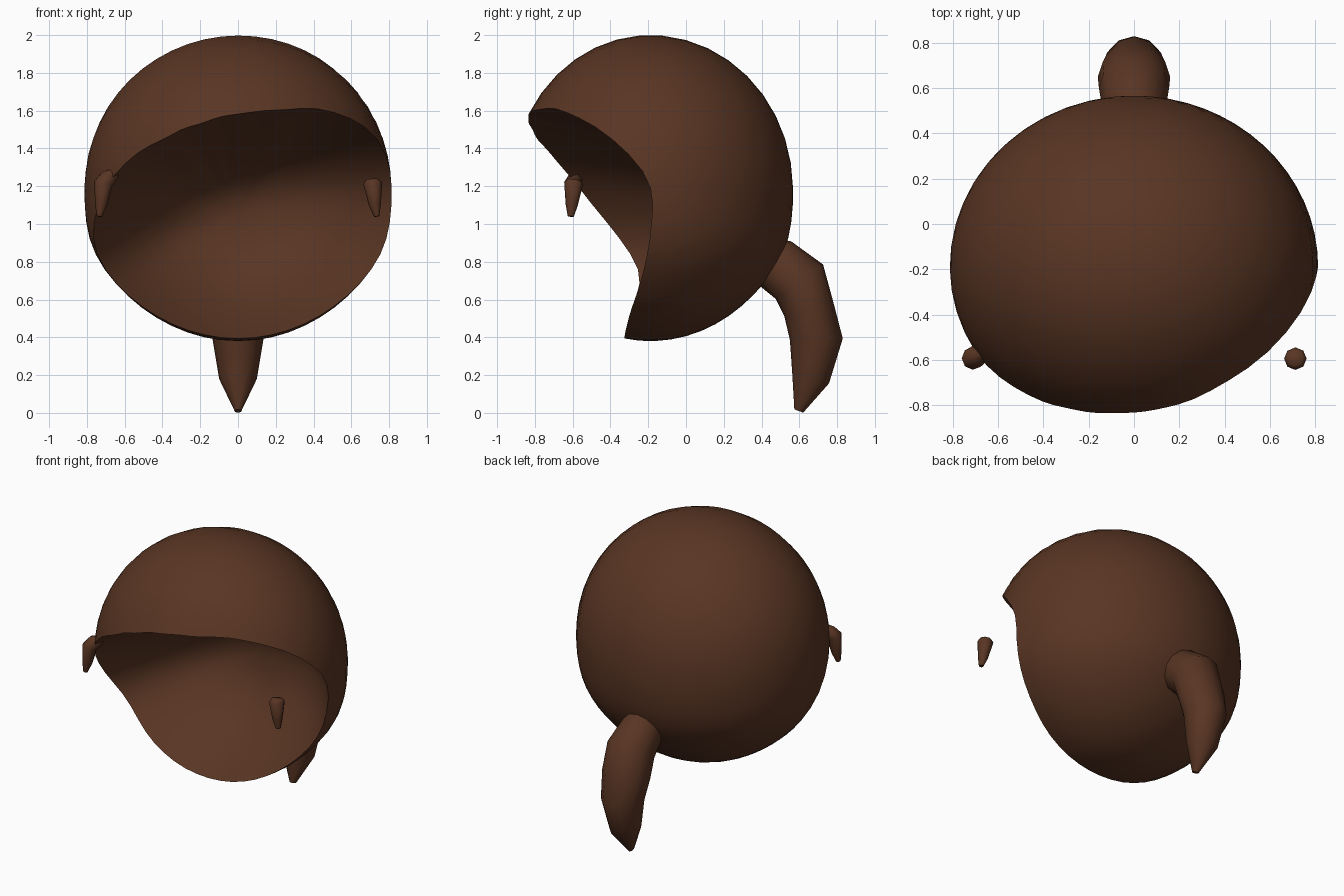
import bpy, bmesh, math
from mathutils import Vector

cube = bpy.data.objects.get("Cube")
if cube:
    bpy.data.objects.remove(cube, do_unlink=True)

brown = bpy.data.materials.new("hair brown")
brown.use_nodes = True
brown.diffuse_color = (0.1, 0.036, 0.017, 1)
brown.node_tree.nodes["Principled BSDF"].inputs["Base Color"].default_value = brown.diffuse_color


def finish(bm, name, angle):
    bmesh.ops.recalc_face_normals(bm, faces=bm.faces)
    mesh = bpy.data.meshes.new(name)
    bm.to_mesh(mesh)
    bm.free()
    mesh.materials.append(brown)
    obj = bpy.data.objects.new(name, mesh)
    bpy.context.collection.objects.link(obj)
    bpy.ops.object.select_all(action="DESELECT")
    obj.select_set(True)
    bpy.context.view_layer.objects.active = obj
    bpy.ops.object.shade_smooth_by_angle(angle=math.radians(angle))


def loft(name, stations, sides):
    """Tapered closed tube; each station is (centre, half width, half depth)."""
    bm = bmesh.new()
    pts = [Vector(s[0]) for s in stations]
    rings = []
    for i, (_, wide, deep) in enumerate(stations):
        t = (pts[min(i + 1, len(pts) - 1)] - pts[max(i - 1, 0)]).normalized()
        u = Vector((1, 0, 0))
        u = (u - t * u.dot(t)).normalized()
        v = t.cross(u)
        angles = [math.tau * k / sides for k in range(sides)]
        rings.append([bm.verts.new(pts[i] + u * wide * math.cos(a) + v * deep * math.sin(a))
                      for a in angles])
    for a, b in zip(rings, rings[1:]):
        for k in range(sides):
            n = (k + 1) % sides
            bm.faces.new((a[k], a[n], b[n], b[k]))
    bm.faces.new(rings[0])
    bm.faces.new(rings[-1])
    finish(bm, name, 60)


# Hair cap: ellipsoid swept from the back pole to an uneven face opening,
# then folded inwards as a rounded bowl
RX, RZ = 0.812, 0.81
BACK, FRONT = 0.755, 0.735
YC, ZC = -0.19, 1.19
BOWL = Vector((0, 0.24, 1.05))
# Opening edge: angle around the front axis, depth y
EDGE = [(0, -.17), (9, -.25), (18, -.37), (27, -.5), (37, -.63), (57, -.78),
        (75, -.82), (90, -.835), (120, -.835), (148, -.79), (168, -.68), (176, -.6),
        (186, -.51), (198, -.36), (209, -.26), (216, -.23), (236, -.3), (255, -.325),
        (285, -.325), (304, -.3), (325, -.23), (340, -.19), (360, -.17)]


def edge_depth(deg):
    deg %= 360
    for (a, ya), (b, yb) in zip(EDGE, EDGE[1:]):
        if a <= deg <= b:
            return ya + (yb - ya) * (deg - a) / (b - a)


def smooth_depth(deg):
    return sum(edge_depth(deg + d) for d in (-6, -3, 0, 3, 6)) / 5


def cap_point(phi, theta):
    """Ellipsoid point, slightly fuller around the lower half."""
    depth = BACK if math.cos(phi) > 0 else FRONT
    z = ZC + RZ * math.sin(phi) * math.sin(theta)
    full = 1 + 0.03 * math.exp(-((z - 0.83) / 0.22) ** 2)
    return Vector((RX * full * math.sin(phi) * math.cos(theta),
                   YC + depth * full * math.cos(phi), z))


SEGMENTS, RINGS, BOWL_RINGS = 56, 16, 12
bm = bmesh.new()
pole = bm.verts.new(cap_point(0, 0))
bowl_pole = bm.verts.new(BOWL)
columns = []
for j in range(SEGMENTS):
    theta = math.tau * j / SEGMENTS
    c = smooth_depth(math.degrees(theta)) - YC
    limit = math.acos(c / (BACK if c > 0 else FRONT))
    column = [bm.verts.new(cap_point(limit * i / RINGS, theta)) for i in range(1, RINGS + 1)]
    rim = column[-1].co.copy()
    for i in range(1, BOWL_RINGS):
        r = math.cos(math.pi / 2 * (i / BOWL_RINGS) ** 1.2)
        point = BOWL.lerp(rim, r)
        point.y = BOWL.y + (rim.y - BOWL.y) * r ** 2.4
        column.append(bm.verts.new(point))
    columns.append(column)
for j, a in enumerate(columns):
    b = columns[(j + 1) % SEGMENTS]
    bm.faces.new((pole, b[0], a[0]))
    bm.faces.new((bowl_pole, a[-1], b[-1]))
    for i in range(len(a) - 1):
        bm.faces.new((a[i], b[i], b[i + 1], a[i + 1]))
finish(bm, "hair_cap", 50)

# Ponytail hanging from the back
loft("ponytail", [((0, .40, .82), .12, .12), ((0, .48, .785), .135, .145),
                  ((0, .60, .695), .155, .155), ((0, .65, .55), .16, .135),
                  ((0, .69, .39), .135, .14), ((0, .66, .18), .1, .1),
                  ((0, .597, .01), .018, .025)], 12)

# Small pointed side locks; the right one is joined to the cap
for side, name in ((1, "left_lock"), (-1, "right_lock")):
    stations = [((side * .712, -.592, 1.235), .035, .035),
                ((side * .713, -.595, 1.215), .05, .05),
                ((side * .725, -.605, 1.10), .032, .032),
                ((side * .735, -.61, 1.04), .014, .016)]
    if side < 0:
        stations[0] = ((-.69, -.58, 1.24), .05, .045)
        stations.insert(0, ((-.645, -.56, 1.27), .025, .03))
    loft(name, stations, 8)
